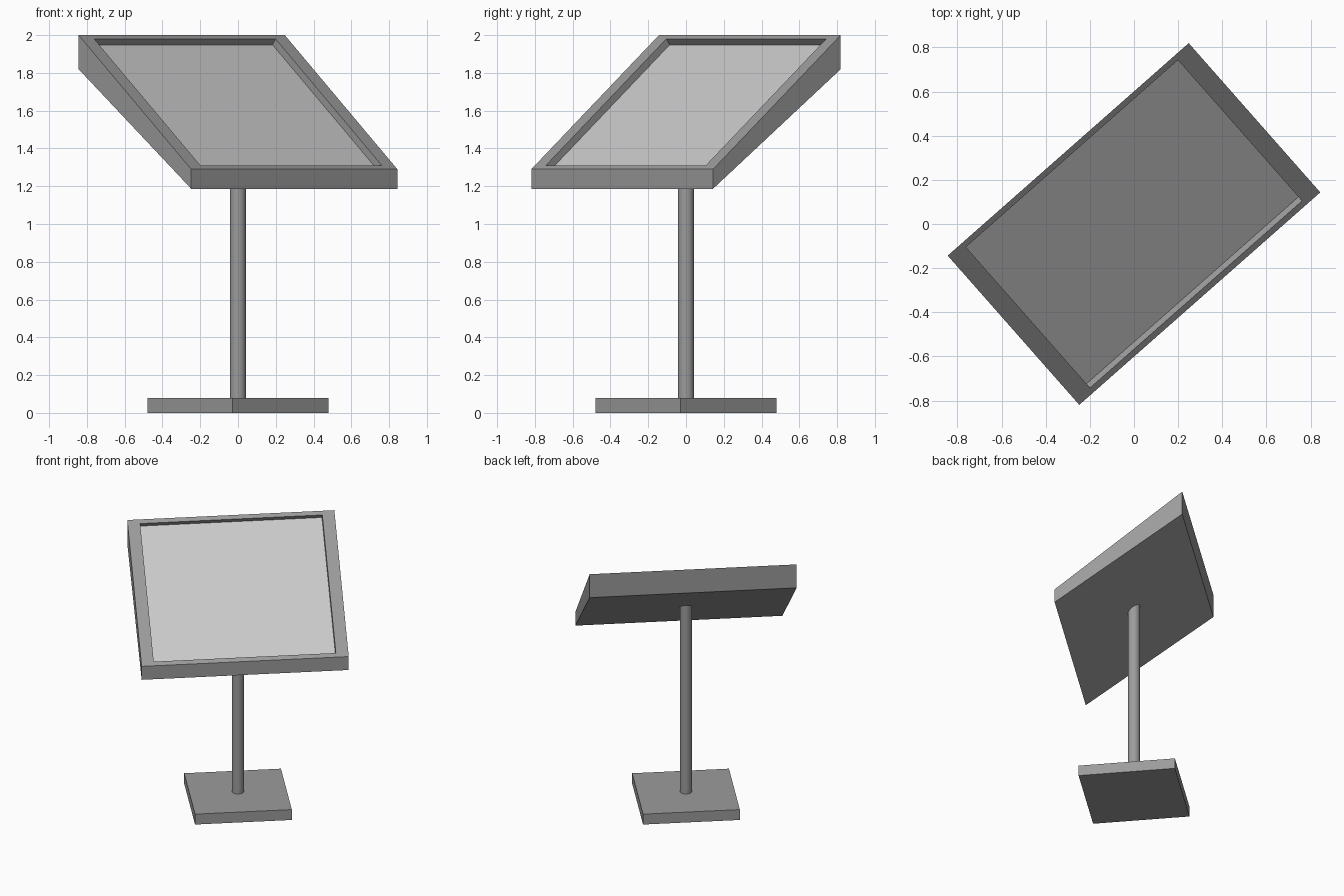
import bpy, math

if "Cube" in bpy.data.objects:
    bpy.data.objects.remove(bpy.data.objects["Cube"])

TURN = math.radians(41.4)      # whole model is turned about z
SLOPE = 0.71 / 0.901           # rise of the tilted face

dark = bpy.data.materials.new("dark_grey")
dark.diffuse_color = (0.33, 0.33, 0.33, 1)
dark.use_nodes = True
dark.node_tree.nodes["Principled BSDF"].inputs["Base Color"].default_value = dark.diffuse_color


def ring(hx, hy, z_mid, slope, dy=0.0):
    """Rectangle seen from above, rising towards +y."""
    return [(sx * hx, sy * hy + dy, z_mid + sy * hy * slope)
            for sx, sy in ((-1, -1), (1, -1), (1, 1), (-1, 1))]


def mesh_object(name, verts, faces):
    mesh = bpy.data.meshes.new(name)
    mesh.from_pydata(verts, [], faces)
    mesh.update()
    ob = bpy.data.objects.new(name, mesh)
    ob.rotation_euler.z = TURN
    bpy.context.collection.objects.link(ob)
    return ob


# Square foot plate
bpy.ops.mesh.primitive_cube_add(size=1, location=(0, 0, 0.04), rotation=(0, 0, TURN))
base = bpy.context.object
base.name = "base_plate"
base.scale = (0.68, 0.68, 0.08)
base.data.materials.append(dark)

# Round post, ending inside the panel
bpy.ops.mesh.primitive_cylinder_add(vertices=32, radius=0.0425, depth=1.46, location=(0, 0, 0.81))
post = bpy.context.object
post.name = "post"
bpy.ops.object.shade_smooth_by_angle()
post.data.materials.append(dark)

# Wedge-shaped frame: underside, top rim, opening, recess foot
underside = ring(0.7275, 0.4505, 1.503, 0.633 / 0.901)
rim = ring(0.7275, 0.4505, 1.645, SLOPE)
opening = ring(0.64, 0.425, 1.645, SLOPE)
recess = ring(0.64, 0.425, 1.614, SLOPE, dy=0.0245)
faces = [(3, 2, 1, 0)]
for k in range(0, 12, 4):
    for i in range(4):
        j = (i + 1) % 4
        faces.append((k + i, k + j, k + 4 + j, k + 4 + i))
frame = mesh_object("display_frame", underside + rim + opening + recess, faces)
frame.data.materials.append(dark)

# Lighter display surface at the bottom of the recess
mesh_object("display_panel", recess, [(0, 1, 2, 3)])
